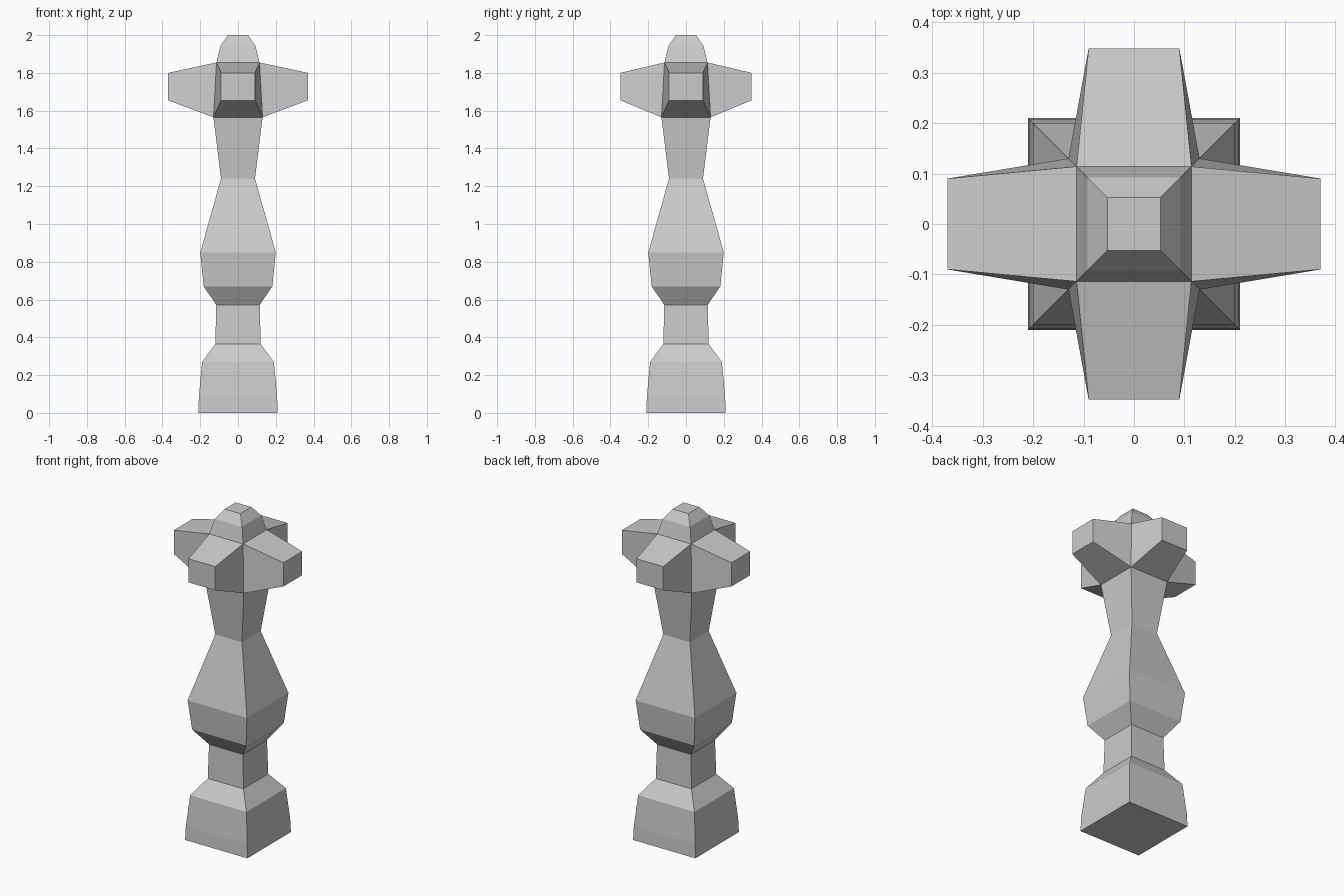
import bpy, bmesh
from mathutils import Vector

if "Cube" in bpy.data.objects:
    bpy.data.objects.remove(bpy.data.objects["Cube"])

# Square cross-section profile: (height, half width)
PROFILE = [(0, 0.21), (0.085, 0.207), (0.27, 0.19), (0.365, 0.12),
           (0.572, 0.115), (0.67, 0.182), (0.85, 0.20), (1.24, 0.09),
           (1.565, 0.13), (1.855, 0.114), (1.945, 0.092), (2.0, 0.053)]
HEAD = 8                      # profile segment that carries the arms
ARM_HALF_WIDTH = 0.09
ARM_LOW, ARM_HIGH = 1.655, 1.80

bm = bmesh.new()
corners = [(-1, -1), (1, -1), (1, 1), (-1, 1)]
rings = [[bm.verts.new((cx * w, cy * w, z)) for cx, cy in corners]
         for z, w in PROFILE]

# Turned post: stacked square rings with closed ends
head_faces = []
for i, (lower, upper) in enumerate(zip(rings, rings[1:])):
    for j in range(4):
        k = (j + 1) % 4
        face = bm.faces.new((lower[j], lower[k], upper[k], upper[j]))
        if i == HEAD:
            head_faces.append(face)
bm.faces.new(rings[0][::-1])
bm.faces.new(rings[-1])

# Four tapered arms, extruded from the sides of the head
arms = [((0, -1, 0), 0.348), ((1, 0, 0), 0.37),
        ((0, 1, 0), 0.348), ((-1, 0, 0), 0.37)]
for face, (direction, reach) in zip(head_faces, arms):
    out = Vector(direction)
    side = Vector((-out.y, out.x, 0))
    tip = bmesh.ops.extrude_discrete_faces(bm, faces=[face])["faces"][0]
    for v in tip.verts:
        s = ARM_HALF_WIDTH if v.co.dot(side) > 0 else -ARM_HALF_WIDTH
        z = ARM_HIGH if v.co.z > 1.7 else ARM_LOW
        v.co = out * reach + side * s + Vector((0, 0, z))

bmesh.ops.recalc_face_normals(bm, faces=bm.faces)
mesh = bpy.data.meshes.new("post_with_arms")
bm.to_mesh(mesh)
bm.free()
bpy.context.collection.objects.link(bpy.data.objects.new("post_with_arms", mesh))
